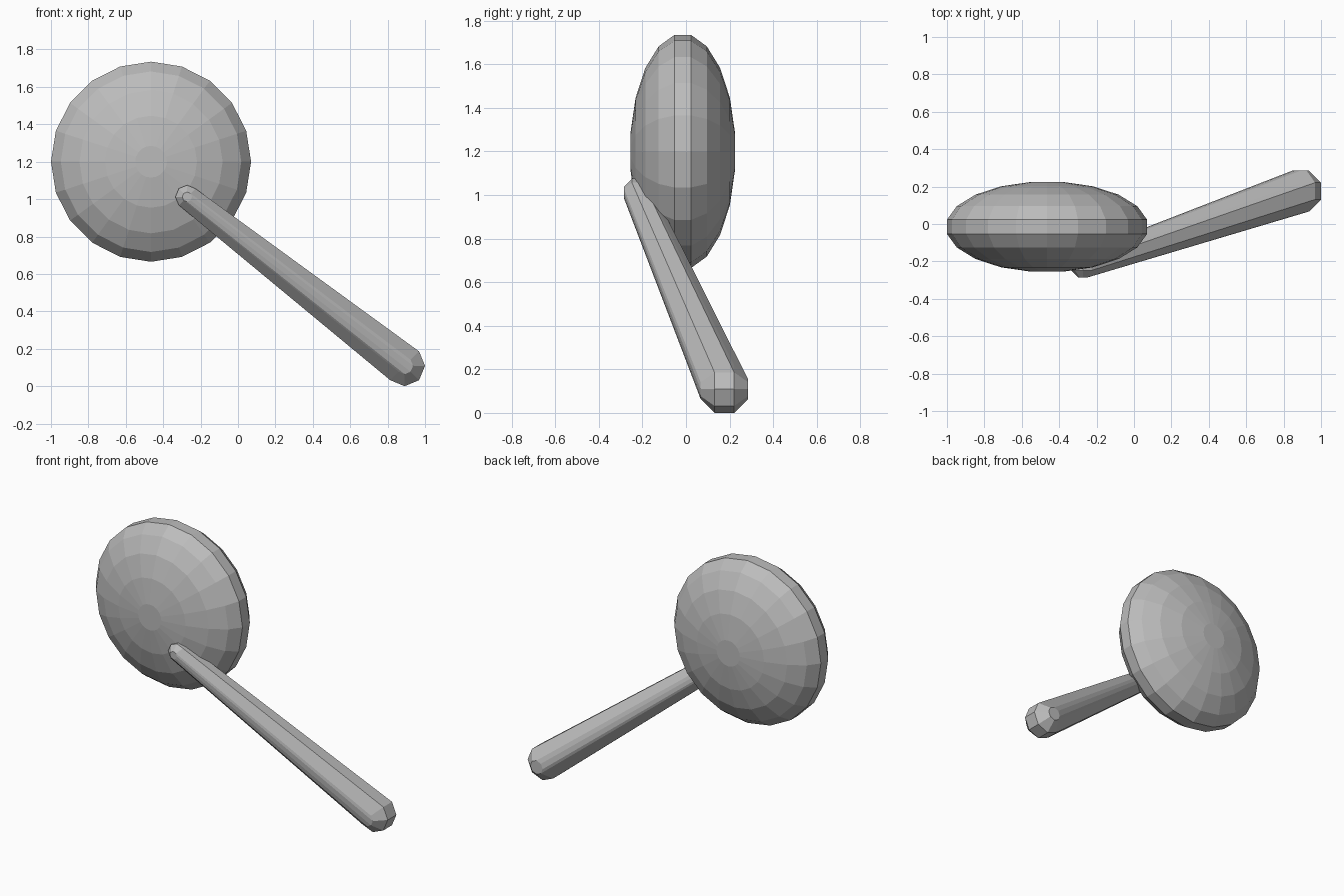
import bpy, bmesh, math
from mathutils import Vector

if "Cube" in bpy.data.objects:
    bpy.data.objects.remove(bpy.data.objects["Cube"])

grey = bpy.data.materials.new("plain_grey")
grey.diffuse_color = (0.5, 0.5, 0.5, 1)
grey.use_nodes = True
grey.node_tree.nodes["Principled BSDF"].inputs["Base Color"].default_value = grey.diffuse_color


def add_rings(bm, centre, radius, half_depth, sides, rings):
    """Rings of a flat-capped low-poly ball whose axis runs along y."""
    step = math.pi / rings
    top = math.cos(step / 2)
    loops = []
    for i in range(rings):
        lat = -math.pi / 2 + step * (i + 0.5)
        r = radius * math.cos(lat) / top
        y = half_depth * math.sin(lat) / top
        loops.append([bm.verts.new(Vector(centre) + Vector((
            r * math.cos(math.tau * k / sides), y,
            r * math.sin(math.tau * k / sides)))) for k in range(sides)])
    return loops


def finish(bm, name):
    bmesh.ops.recalc_face_normals(bm, faces=bm.faces)
    mesh = bpy.data.meshes.new(name)
    bm.to_mesh(mesh)
    bm.free()
    mesh.materials.append(grey)
    bpy.context.collection.objects.link(bpy.data.objects.new(name, mesh))


# Flattened round head
bm = bmesh.new()
loops = add_rings(bm, (-0.465, -0.015, 1.2), 0.535, 0.24, 20, 10)
for a, b in zip(loops, loops[1:]):
    for k in range(20):
        n = (k + 1) % 20
        bm.faces.new((a[k], a[n], b[n], b[k]))
bm.faces.new(loops[0])
bm.faces.new(loops[-1])
finish(bm, "round_head")

# Tapered handle: a hull stretched over a small and a large end ball
bm = bmesh.new()
add_rings(bm, (-0.272, -0.222, 1.012), 0.063, 0.063, 8, 4)
add_rings(bm, (0.891, 0.176, 0.109), 0.109, 0.109, 8, 4)
hull = bmesh.ops.convex_hull(bm, input=bm.verts[:])
inside = {v for v in hull["geom_interior"] + hull["geom_unused"]
          if isinstance(v, bmesh.types.BMVert)}
bmesh.ops.delete(bm, geom=list(inside), context='VERTS')
bmesh.ops.dissolve_limit(bm, angle_limit=math.radians(1),
                         verts=bm.verts[:], edges=bm.edges[:])
finish(bm, "handle")
